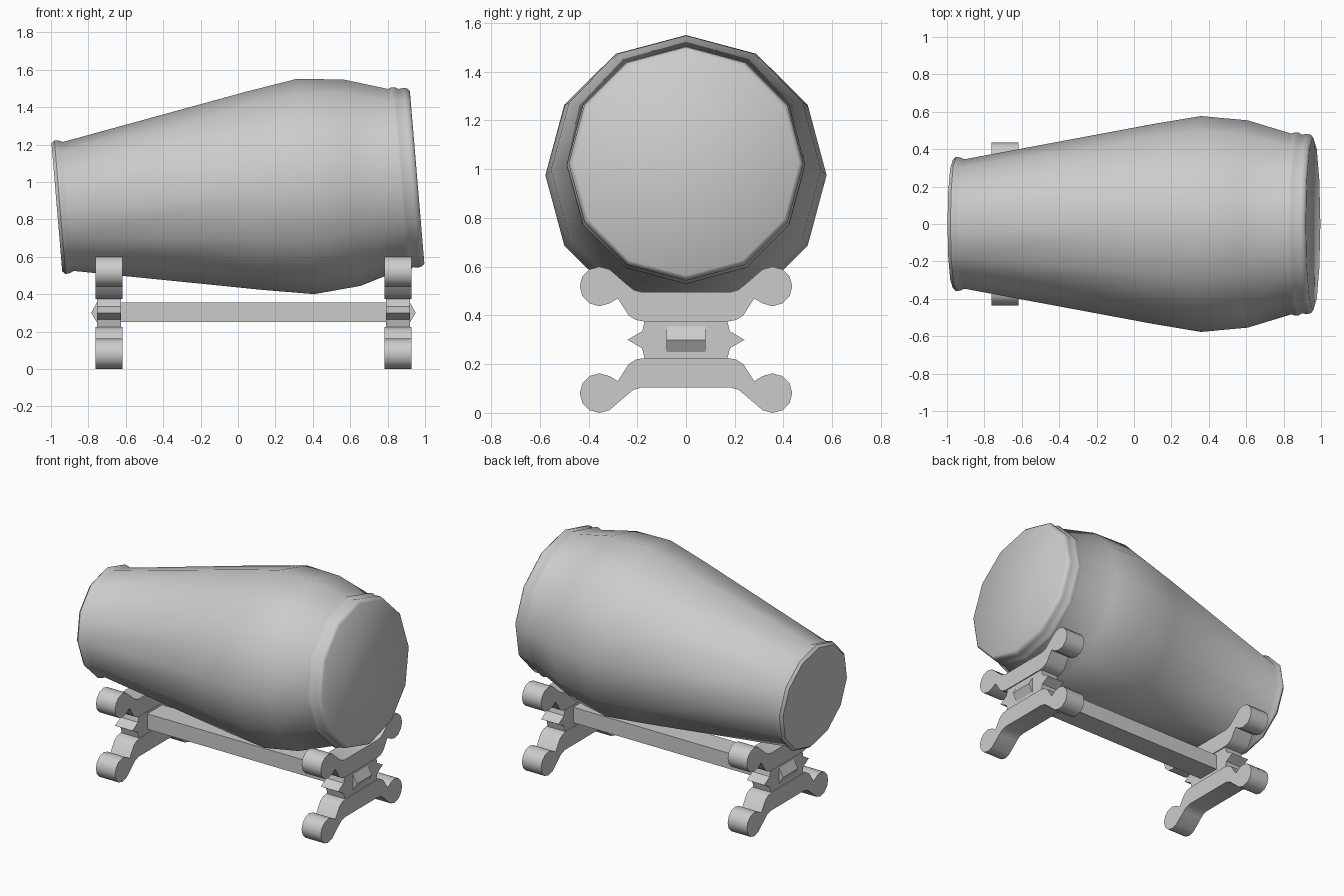
import bpy, bmesh
from math import sin, cos, pi, radians

if "Cube" in bpy.data.objects:
    bpy.data.objects.remove(bpy.data.objects["Cube"])


def finish(name, bm, angle):
    bmesh.ops.recalc_face_normals(bm, faces=bm.faces[:])
    me = bpy.data.meshes.new(name)
    bm.to_mesh(me)
    bm.free()
    ob = bpy.data.objects.new(name, me)
    bpy.context.collection.objects.link(ob)
    bpy.ops.object.select_all(action='DESELECT')
    ob.select_set(True)
    bpy.context.view_layer.objects.active = ob
    bpy.ops.object.shade_smooth_by_angle(angle=radians(angle))
    return ob


def lathe_x(name, profile, sides, angle):
    """Rings of (position along x, radius), capped at both ends."""
    bm = bmesh.new()
    rings = [[bm.verts.new((t, r * sin(2 * pi * i / sides), r * cos(2 * pi * i / sides)))
              for i in range(sides)] for t, r in profile]
    for a, b in zip(rings, rings[1:]):
        for i in range(sides):
            j = (i + 1) % sides
            bm.faces.new((a[i], a[j], b[j], b[i]))
    bm.faces.new(rings[0])
    bm.faces.new(rings[-1])
    return finish(name, bm, angle)


def prism(name, outline, axis, lo, hi, angle=40):
    """Extrude a 2D outline along x (outline is y,z) or y (outline is x,z)."""
    bm = bmesh.new()
    put = (lambda p, d: (d, p[0], p[1])) if axis == 'x' else (lambda p, d: (p[0], d, p[1]))
    a = [bm.verts.new(put(p, lo)) for p in outline]
    b = [bm.verts.new(put(p, hi)) for p in outline]
    n = len(a)
    for i in range(n):
        j = (i + 1) % n
        bm.faces.new((a[i], a[j], b[j], b[i]))
    bm.faces.new(a)
    bm.faces.new(b)
    return finish(name, bm, angle)


def mirrored(half):
    return half + [(-y, z) for y, z in reversed(half)]


# Twelve-sided barrel drum with rims, tilted up towards the wide end
drum = lathe_x("drum_body", [
    (-0.972, 0.343), (-0.955, 0.359), (-0.932, 0.356), (-0.91, 0.346),
    (0.09, 0.532), (0.36, 0.577), (0.61, 0.554), (0.845, 0.483),
    (0.865, 0.49), (0.885, 0.488), (0.9, 0.478), (0.93, 0.482),
    (0.95, 0.476), (0.961, 0.463)], 12, 45)
drum.location = (0, 0, 0.945)
drum.rotation_euler = (0, -radians(4.8), 0)

# Foot outline with round ends; the cradle is the same shape flipped about z = 0.3
knob = [(0.355 + 0.081 * cos(radians(a)), 0.081 + 0.081 * sin(radians(a)))
        for a in range(120, -121, -30)]
foot = mirrored([(0.17, 0.225), (0.205, 0.219), (0.235, 0.2), (0.28, 0.13)] + knob
                + [(0.24, 0.075), (0.215, 0.095), (0.18, 0.105)])
cradle = [(y, 0.6 - z) for y, z in foot]

# Pointed block between foot and cradle
block = mirrored([(0.17, 0.375), (0.18, 0.335), (0.24, 0.3), (0.18, 0.265), (0.17, 0.225)])

for side, x in (("left", -0.69), ("right", 0.855)):
    prism(side + "_foot", foot, 'x', x - 0.072, x + 0.072)
    prism(side + "_cradle", cradle, 'x', x - 0.072, x + 0.072)
    prism(side + "_block", block, 'x', x - 0.065, x + 0.065, 20)

# Long beam through both blocks, with wedge-shaped ends
prism("beam", [(-0.755, 0.25), (-0.785, 0.3), (-0.755, 0.355),
               (0.92, 0.355), (0.95, 0.3), (0.92, 0.25)], 'y', -0.08, 0.08, 20)
